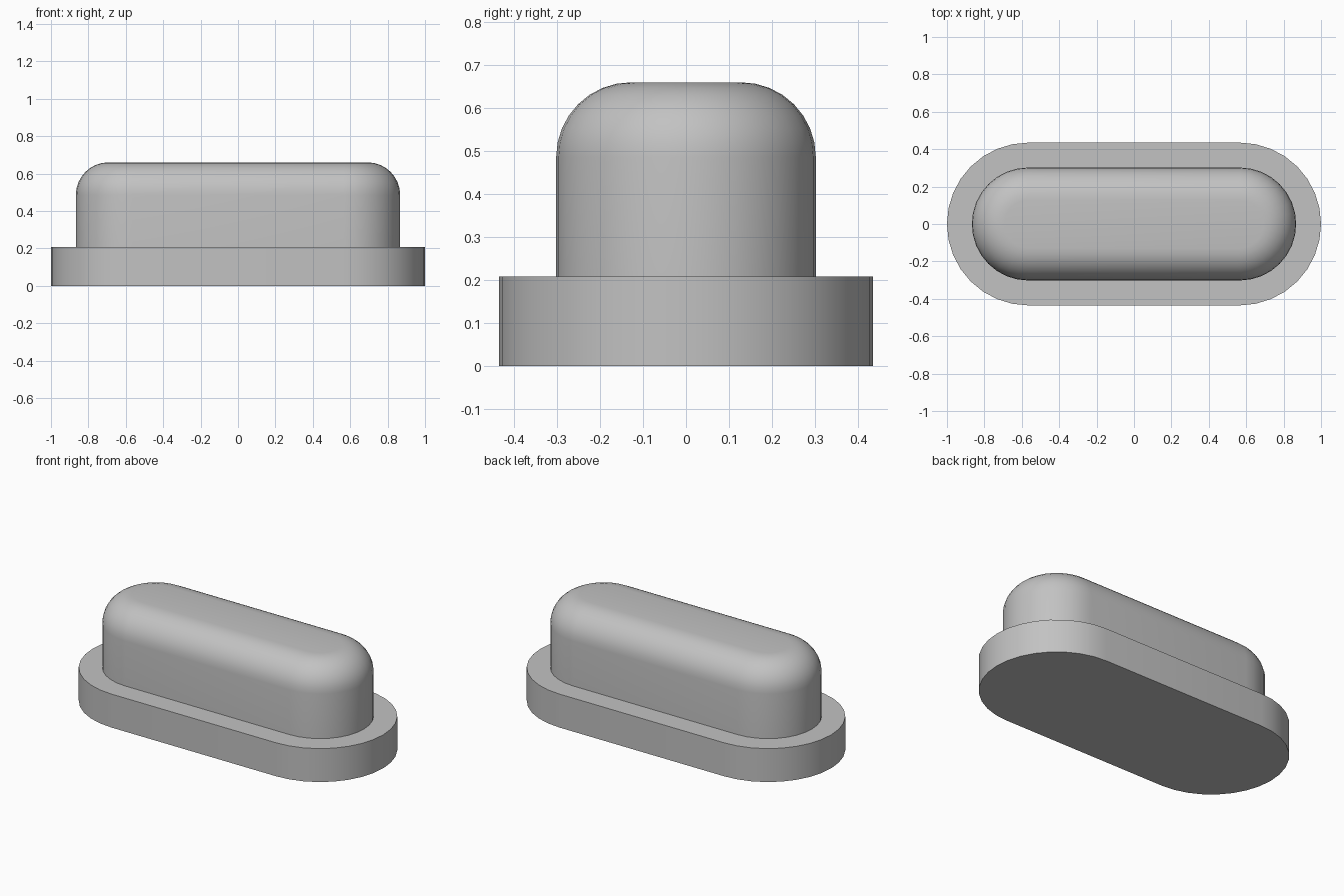
import bpy
import bmesh
from math import sin, cos, pi, radians

cube = bpy.data.objects.get("Cube")
if cube:
    bpy.data.objects.remove(cube, do_unlink=True)

grey = bpy.data.materials.new("plain grey")
grey.use_nodes = True
colour = (0.54, 0.54, 0.54, 1)
grey.diffuse_color = colour
grey.node_tree.nodes["Principled BSDF"].inputs["Base Color"].default_value = colour

HALF_SPAN = 0.565   # centre of each rounded end
END_STEPS = 16      # segments in each half circle
FILLET_STEPS = 8


def slot_ring(bm, radius, z):
    """One slot-shaped loop: two half circles joined by straight sides."""
    ring = []
    for side, start in ((1, -pi / 2), (-1, pi / 2)):
        for i in range(END_STEPS + 1):
            a = start + pi * i / END_STEPS
            ring.append(bm.verts.new((side * HALF_SPAN + radius * cos(a), radius * sin(a), z)))
    return ring


def slot_solid(name, profile):
    """Loft slot loops through (radius, height) pairs and cap both ends."""
    bm = bmesh.new()
    rings = [slot_ring(bm, r, z) for r, z in profile]
    n = len(rings[0])
    for low, high in zip(rings, rings[1:]):
        for i in range(n):
            j = (i + 1) % n
            bm.faces.new((low[i], low[j], high[j], high[i]))
    bm.faces.new(rings[0][::-1])
    bm.faces.new(rings[-1])
    mesh = bpy.data.meshes.new(name)
    bm.to_mesh(mesh)
    bm.free()
    mesh.materials.append(grey)
    obj = bpy.data.objects.new(name, mesh)
    bpy.context.collection.objects.link(obj)
    bpy.ops.object.select_all(action='DESELECT')
    obj.select_set(True)
    bpy.context.view_layer.objects.active = obj
    bpy.ops.object.shade_smooth_by_angle(angle=radians(30))
    return obj


# Flange at the bottom
slot_solid("base_flange", [(0.435, 0), (0.435, 0.208)])

# Raised body with a rounded upper rim, sunk slightly into the flange
radius, top, fillet = 0.302, 0.66, 0.174
profile = [(radius, 0.15)]
for k in range(FILLET_STEPS + 1):
    a = pi / 2 * k / FILLET_STEPS
    profile.append((radius - fillet * (1 - cos(a)), top - fillet * (1 - sin(a))))
slot_solid("raised_body", profile)
